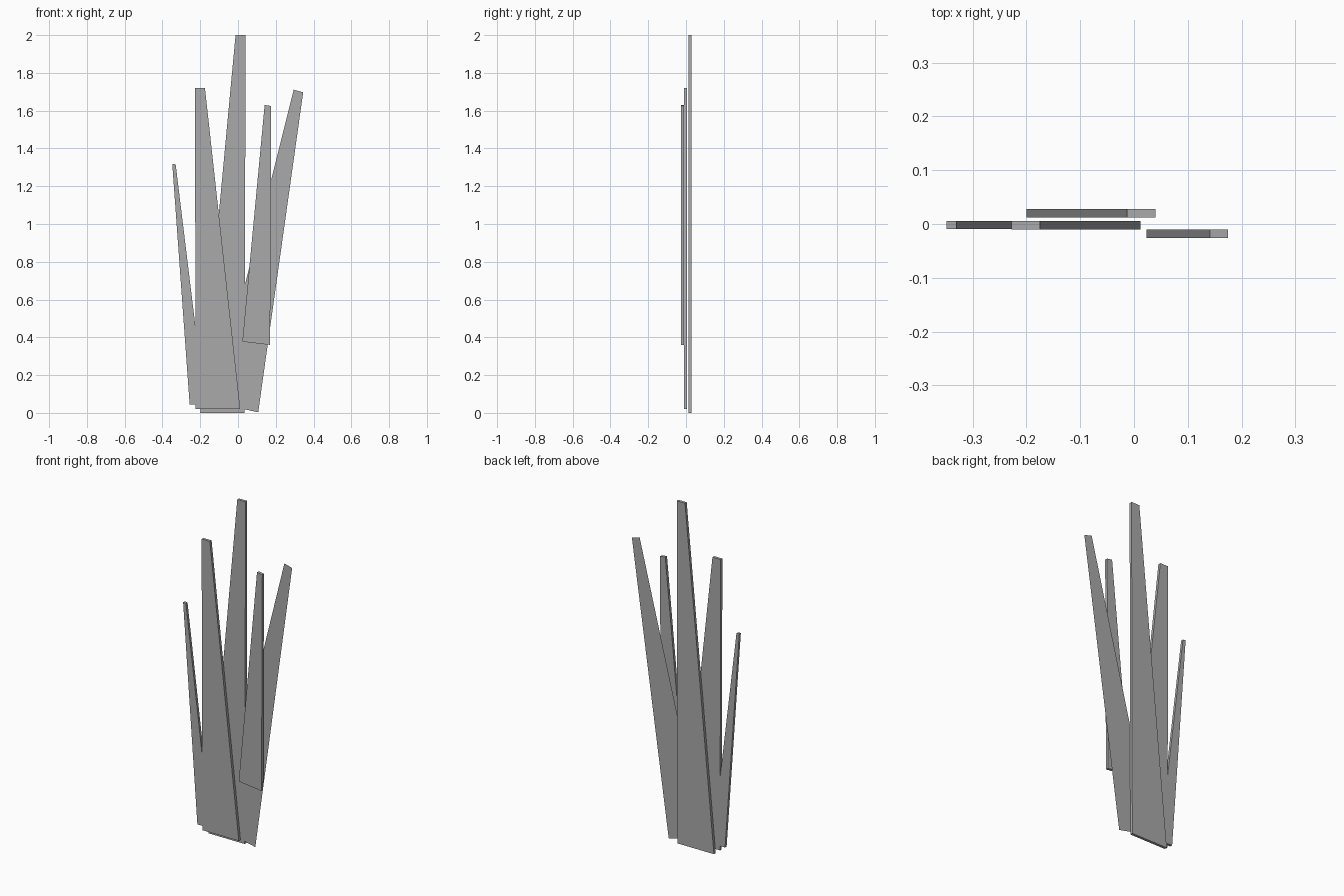
import bpy
import bmesh

cube = bpy.data.objects.get("Cube")
if cube:
    bpy.data.objects.remove(cube, do_unlink=True)

# One plain grey for every blade
grey = bpy.data.materials.new("plain grey")
grey.use_nodes = True
colour = (0.4, 0.4, 0.4, 1)
grey.diffuse_color = colour
grey.node_tree.nodes["Principled BSDF"].inputs["Base Color"].default_value = colour


def blade(name, outline, front, thickness):
    """Flat tapered blade: an x-z outline, extruded backwards along y."""
    bm = bmesh.new()
    face = bm.faces.new([bm.verts.new((x, front, z)) for x, z in outline])
    if thickness:
        result = bmesh.ops.extrude_face_region(bm, geom=[face], use_keep_orig=True)
        moved = [v for v in result["geom"] if isinstance(v, bmesh.types.BMVert)]
        bmesh.ops.translate(bm, verts=moved, vec=(0, thickness, 0))
        bmesh.ops.recalc_face_normals(bm, faces=bm.faces)
    mesh = bpy.data.meshes.new(name)
    bm.to_mesh(mesh)
    bm.free()
    mesh.materials.append(grey)
    obj = bpy.data.objects.new(name, mesh)
    bpy.context.collection.objects.link(obj)


THICK = 0.016

# Outlines run bottom left, bottom right, top right, top left
blade("tall_back_blade",
      [(-0.2, 0), (0.035, 0), (0.04, 2), (-0.013, 2)], 0.012, THICK)
blade("left_middle_blade",
      [(-0.224, 0.02), (0.012, 0.02), (-0.175, 1.72), (-0.228, 1.72)], -0.01, THICK)
blade("short_outer_blade",
      [(-0.256, 0.045), (-0.175, 0.045), (-0.33, 1.316), (-0.348, 1.318)], -0.0095, THICK - 0.001)
blade("small_front_blade",
      [(0.023, 0.377), (0.17, 0.36), (0.175, 1.625), (0.141, 1.63)], -0.026, THICK)

# Paper-thin leaning blade
blade("leaning_right_blade",
      [(-0.12, 0.053), (0.107, 0.003), (0.345, 1.697), (0.295, 1.711)], 0.007, 0)
